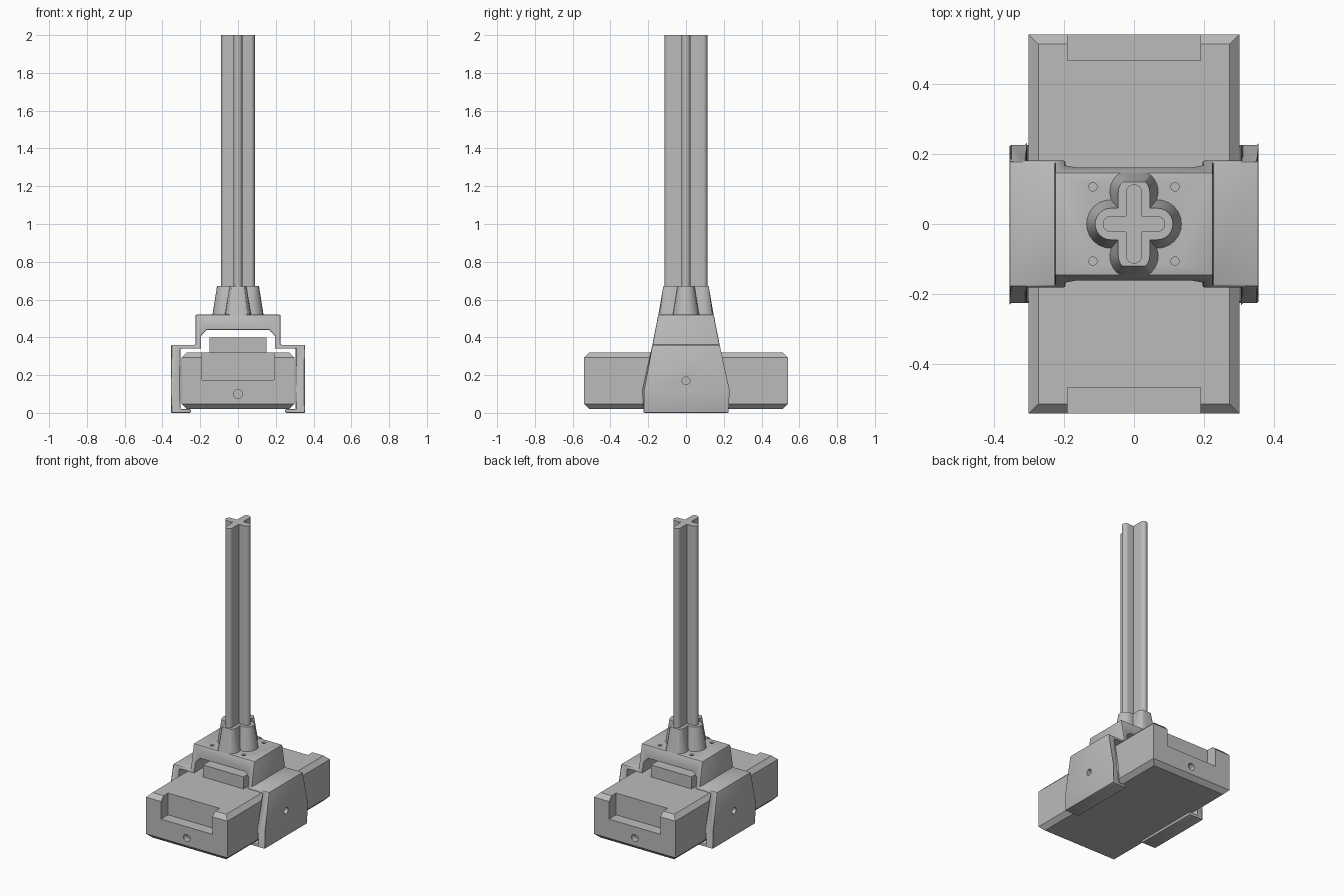
import bpy, bmesh, math
from mathutils import Matrix, Vector

if "Cube" in bpy.data.objects:
    bpy.data.objects.remove(bpy.data.objects["Cube"])

grey = bpy.data.materials.new("plain grey")
grey.diffuse_color = (0.5, 0.5, 0.5, 1)
grey.use_nodes = True
grey.node_tree.nodes["Principled BSDF"].inputs["Base Color"].default_value = grey.diffuse_color


def finish(name, bm):
    bmesh.ops.remove_doubles(bm, verts=bm.verts, dist=1e-5)
    bmesh.ops.recalc_face_normals(bm, faces=bm.faces)
    mesh = bpy.data.meshes.new(name)
    bm.to_mesh(mesh)
    bm.free()
    mesh.materials.append(grey)
    obj = bpy.data.objects.new(name, mesh)
    bpy.context.collection.objects.link(obj)
    return obj


def activate(obj):
    bpy.ops.object.select_all(action='DESELECT')
    obj.select_set(True)
    bpy.context.view_layer.objects.active = obj


def loft(bm, low, high):
    a = [bm.verts.new(p) for p in low]
    b = [bm.verts.new(p) for p in high]
    n = len(a)
    for i in range(n):
        j = (i + 1) % n
        bm.faces.new((a[i], a[j], b[j], b[i]))
    bm.faces.new(a[::-1])
    bm.faces.new(b)


def add_box(bm, center, size):
    m = Matrix.Translation(center) @ Matrix.Diagonal((*size, 1))
    return bmesh.ops.create_cube(bm, size=1, matrix=m)['verts']


def add_hole(bm, center, axis, radius, depth):
    rot = Vector(axis).to_track_quat('Z', 'Y').to_matrix().to_4x4()
    bmesh.ops.create_cone(bm, cap_ends=True, segments=16, radius1=radius, radius2=radius,
                          depth=depth, matrix=Matrix.Translation(center) @ rot)


def cut(obj, bm):
    cutter = finish("cutter", bm)
    cutter.hide_render = True
    activate(obj)
    mod = obj.modifiers.new("cut", 'BOOLEAN')
    mod.operation = 'DIFFERENCE'
    mod.solver = 'EXACT'
    mod.object = cutter
    bpy.ops.object.modifier_apply(modifier=mod.name)
    bpy.data.objects.remove(cutter)


def smooth(obj):
    activate(obj)
    bpy.ops.object.shade_smooth_by_angle(angle=math.radians(30))


def cross(r, z, max_y=9, cx=0.066, cy=0.09):
    """Outline of a plus shape with rounded arm ends."""
    pts = []
    for k in range(4):
        c = cy if k % 2 else cx
        turn = k * math.pi / 2
        for s in range(13):
            a = turn - math.pi / 2 + math.pi * s / 12
            pts.append((c * math.cos(turn) + r * math.cos(a),
                        c * math.sin(turn) + r * math.sin(a)))
        q = turn + math.pi / 4
        pts.append((math.copysign(min(r, cx), math.cos(q)),
                    math.copysign(min(r, cy), math.sin(q))))
    return [(x, max(-max_y, min(max_y, y)), z) for x, y in pts]


# Main block: chamfered top and bottom rims, end notches and end holes
bm = bmesh.new()
add_box(bm, (0, 0, 0.17), (0.6, 1.08, 0.30))
rims = [e for e in bm.edges if abs(e.verts[0].co.z - e.verts[1].co.z) < 0.01]
bmesh.ops.bevel(bm, geom=rims, offset=0.028, segments=1, affect='EDGES')
block = finish("main_block", bm)
bm = bmesh.new()
for s in (-1, 1):
    add_box(bm, (0, s * 0.565, 0.325), (0.38, 0.2, 0.3))
    add_hole(bm, (0, s * 0.54, 0.10), (0, 1, 0), 0.024, 0.08)
cut(block, bm)

# Raised pad under the bracket arch
bm = bmesh.new()
add_box(bm, (0, 0, 0.35), (0.30, 0.31, 0.10))
finish("raised_pad", bm)

# Saddle bracket: stepped arch section, tapering in depth with height
half = [(0.225, 0.52), (0.225, 0.36), (0.355, 0.36), (0.355, 0), (0.25, 0), (0.25, 0.02),
        (0.305, 0.02), (0.305, 0.34), (0.195, 0.34), (0.195, 0.41), (0.165, 0.44)]
section = half + [(-x, z) for x, z in reversed(half)]
bm = bmesh.new()
loft(bm, [(x, -1, z) for x, z in section], [(x, 1, z) for x, z in section])
bmesh.ops.bisect_plane(bm, geom=bm.verts[:] + bm.edges[:] + bm.faces[:],
                       plane_co=(0, 0, 0.12), plane_no=(0, 0, 1))
for v in bm.verts:
    v.co.y *= 0.225 - 0.195 * max(0, v.co.z - 0.12)
bracket = finish("saddle_bracket", bm)
activate(bracket)
bevel = bracket.modifiers.new("edge", 'BEVEL')
bevel.width = 0.006
bevel.segments = 2
bevel.limit_method = 'ANGLE'
bevel.angle_limit = math.radians(30)
bpy.ops.object.modifier_apply(modifier=bevel.name)
bm = bmesh.new()
for sx in (-1, 1):
    add_hole(bm, (sx * 0.355, 0, 0.17), (1, 0, 0), 0.021, 0.08)
    for sy in (-1, 1):
        add_hole(bm, (sx * 0.117, sy * 0.106, 0.52), (0, 0, 1), 0.012, 0.08)
cut(bracket, bm)
smooth(bracket)

# Tapered socket collar with flattened front and back lobes
bm = bmesh.new()
loft(bm, cross(0.07, 0.515, 0.147), cross(0.045, 0.672, 0.12))
smooth(finish("socket_collar", bm))

# Cross-section post
bm = bmesh.new()
loft(bm, cross(0.023, 0.60), cross(0.023, 2.0))
smooth(finish("post", bm))
